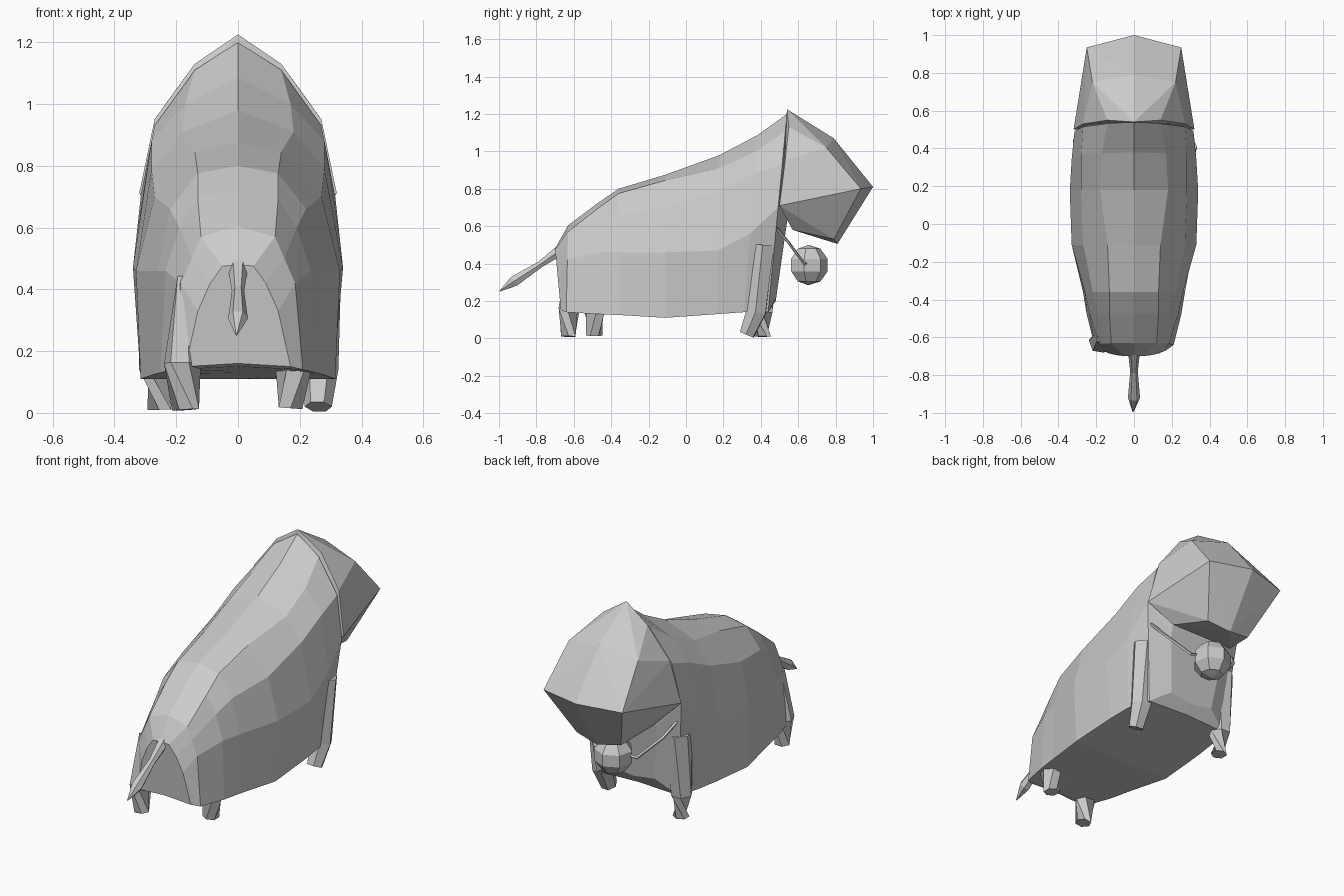
import bpy, bmesh, math
from mathutils import Vector

if "Cube" in bpy.data.objects:
    bpy.data.objects.remove(bpy.data.objects["Cube"])


def finish(name, bm):
    bmesh.ops.recalc_face_normals(bm, faces=bm.faces[:])
    me = bpy.data.meshes.new(name)
    bm.to_mesh(me)
    bm.free()
    ob = bpy.data.objects.new(name, me)
    bpy.context.collection.objects.link(ob)
    return ob


def loft(name, rings):
    # skin a list of closed rings and cap both ends
    bm = bmesh.new()
    vs = [[bm.verts.new(p) for p in r] for r in rings]
    n = len(vs[0])
    for a, b in zip(vs, vs[1:]):
        for i in range(n):
            j = (i + 1) % n
            bm.faces.new((a[i], a[j], b[j], b[i]))
    bm.faces.new(vs[0])
    bm.faces.new(vs[-1])
    return finish(name, bm)


def section(y_top, y_bot, zt, side, zb):
    # symmetric body section, leaning from y_top at the back to y_bot at the belly
    half = [(0, zt)] + side + [(0, zb)]
    loop = half + [(-x, z) for x, z in reversed(side)]
    return [(x, y_bot + (y_top - y_bot) * (z - zb) / (zt - zb), z) for x, z in loop]


def tube(name, stations, sides=6):
    # stations: (centre, radius); rings are perpendicular to the path
    pts = [Vector(c) for c, r in stations]
    rings = []
    for i, (c, r) in enumerate(stations):
        d = pts[min(i + 1, len(pts) - 1)] - pts[max(i - 1, 0)]
        q = d.to_track_quat('Z', 'Y')
        rings.append([pts[i] + q @ Vector((r * math.cos(t), r * math.sin(t), 0))
                      for t in [k * math.tau / sides for k in range(sides)]])
    return loft(name, rings)


# body: rump to chest
loft("body", [section(*s) for s in [
    (-.70, -.67, .48, [(.05, .475), (.09, .42), (.13, .33), (.17, .15)], .16),
    (-.63, -.64, .605, [(.12, .57), (.15, .50), (.185, .42), (.21, .14)], .15),
    (-.47, -.48, .725, [(.13, .695), (.19, .60), (.235, .46), (.25, .13)], .14),
    (-.36, -.36, .80, [(.13, .775), (.22, .66), (.26, .46), (.27, .125)], .13),
    (-.11, -.11, .875, [(.14, .845), (.27, .70), (.33, .46), (.315, .11)], .11),
    (.18, .17, .98, [(.18, .91), (.28, .79), (.34, .47), (.31, .13)], .13),
    (.38, .31, 1.085, [(.17, 1.00), (.28, .88), (.33, .56), (.30, .14)], .14),
    (.54, .44, 1.20, [(.14, 1.11), (.27, .93), (.315, .70), (.26, .14)], .15),
    (.58, .48, .90, [(.10, .85), (.17, .72), (.18, .55), (.14, .22)], .20),
]])

# head: faceted block with a sloping face and undercut jaw
bm = bmesh.new()
for x, y, z in [(0, .54, 1.225), (.14, .55, 1.13), (.27, .53, .95), (.32, .50, .71),
                (.20, .57, .58), (0, .79, 1.07), (.22, .75, 1.02), (.25, .935, .80),
                (0, 1.0, .81), (.14, .79, .53), (0, .81, .505)]:
    for s in ((1, -1) if x else (1,)):
        bm.verts.new((s * x, y, z))
bmesh.ops.convex_hull(bm, input=bm.verts[:])
finish("head", bm)

# legs: stubby hexagonal posts with a haunch rising into the flank
legs = {
    "hind_leg_left": ((-.17, -.63, .01), (-.18, -.625, .16), (-.165, -.60, .44)),
    "hind_leg_right": ((.17, -.49, .015), (.18, -.49, .15), (.205, -.46, .46)),
    "front_leg_left": ((-.255, .41, .01), (-.26, .41, .14), (-.255, .43, .50)),
    "front_leg_right": ((.26, .325, .02), (.265, .375, .14), (.265, .41, .50)),
}
for name, (foot, knee, top) in legs.items():
    r_top = .07 if "front" in name else .035
    tube(name, [(foot, .044), (knee, .06), (top, r_top)])

# tail with a pointed tuft
tube("tail", [((0, -.66, .48), .034), ((0, -.78, .395), .020),
              ((0, -.92, .305), .032), ((-.005, -.995, .253), .003)])

# bell: low-poly ball
bm = bmesh.new()
bmesh.ops.create_uvsphere(bm, u_segments=7, v_segments=5, radius=.108)
bmesh.ops.translate(bm, verts=bm.verts[:], vec=(0, .655, .392))
finish("bell", bm)

# thin strap on each side of the neck
for side, s in (("left", -1), ("right", 1)):
    tube("bell_strap_" + side, [((s * .30, .46, .62), .009), ((s * .24, .55, .51), .009),
                                ((s * .13, .635, .395), .009), ((0, .65, .42), .009)], 4)
